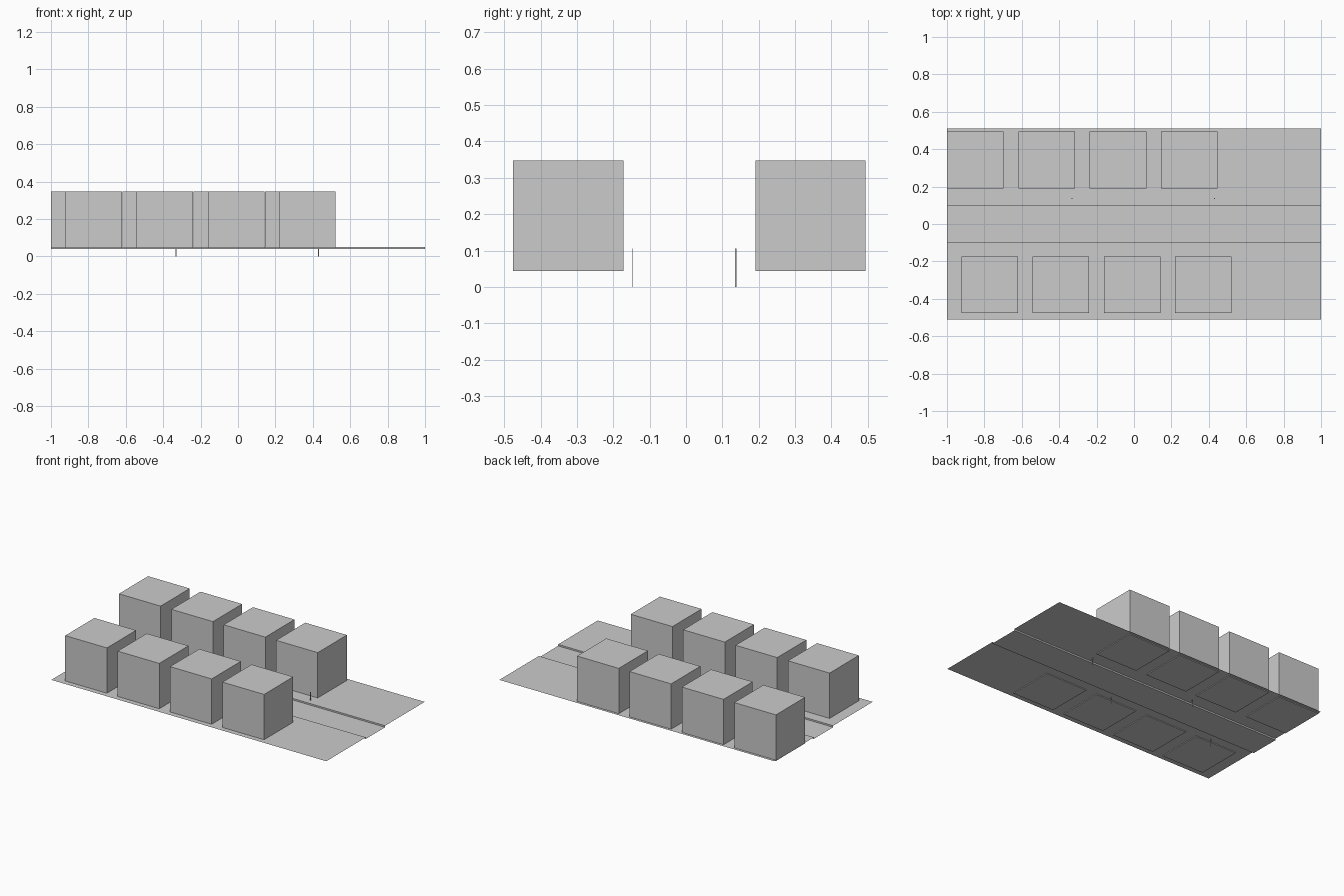
import bpy

cube = bpy.data.objects.get("Cube")
if cube:
    bpy.data.objects.remove(cube, do_unlink=True)

# One plain grey for everything
grey = bpy.data.materials.new("plain grey")
grey.use_nodes = True
colour = (0.6, 0.6, 0.6, 1)
grey.diffuse_color = colour
grey.node_tree.nodes["Principled BSDF"].inputs["Base Color"].default_value = colour


def finish(name):
    obj = bpy.context.object
    obj.name = name
    obj.data.materials.append(grey)
    return obj


def box(name, size, centre):
    bpy.ops.mesh.primitive_cube_add(size=1, location=centre)
    obj = bpy.context.object
    obj.scale = size
    bpy.ops.object.transform_apply(location=False, rotation=False, scale=True)
    return finish(name)


def strip(name, start, end):
    """Flat sheet along the street between two (y, z) points."""
    mesh = bpy.data.meshes.new(name)
    verts = [(x, *p) for p in (start, end) for x in (-1, 1)]
    mesh.from_pydata(verts, [], [(0, 1, 3, 2)])
    mesh.materials.append(grey)
    obj = bpy.data.objects.new(name, mesh)
    bpy.context.collection.objects.link(obj)


ROAD_Z, WALK_Z = 0.039, 0.049
ROAD_Y, EDGE_Y = 0.1, 0.511
SIZE, STEP = 0.303, 0.381

# Street: road, curbs and pavements
strip("road", (-ROAD_Y, ROAD_Z), (ROAD_Y, ROAD_Z))
strip("front_curb", (-ROAD_Y, WALK_Z), (-ROAD_Y, ROAD_Z))
strip("back_curb", (ROAD_Y, ROAD_Z), (ROAD_Y, WALK_Z))
strip("front_pavement", (-EDGE_Y, WALK_Z), (-ROAD_Y, WALK_Z))
strip("back_pavement", (ROAD_Y, WALK_Z), (EDGE_Y, WALK_Z))

# Two staggered rows of block houses, sunk slightly into the pavement
for row, x, y in (("front", -0.772, -0.324), ("back", -0.848, 0.342)):
    for i in range(4):
        box(f"{row}_house_{i + 1}", (SIZE, SIZE, SIZE),
            (x + i * STEP, y, 0.044 + SIZE / 2))

# Thin street posts, staggered along each pavement
for row, x, y, width in (("front", -0.711, -0.148, 0.002),
                         ("back", -0.331, 0.137, 0.004)):
    for i in range(2):
        box(f"{row}_post_{i + 1}", (width, width, 0.105),
            (x + i * 2 * STEP, y, 0.0525))
